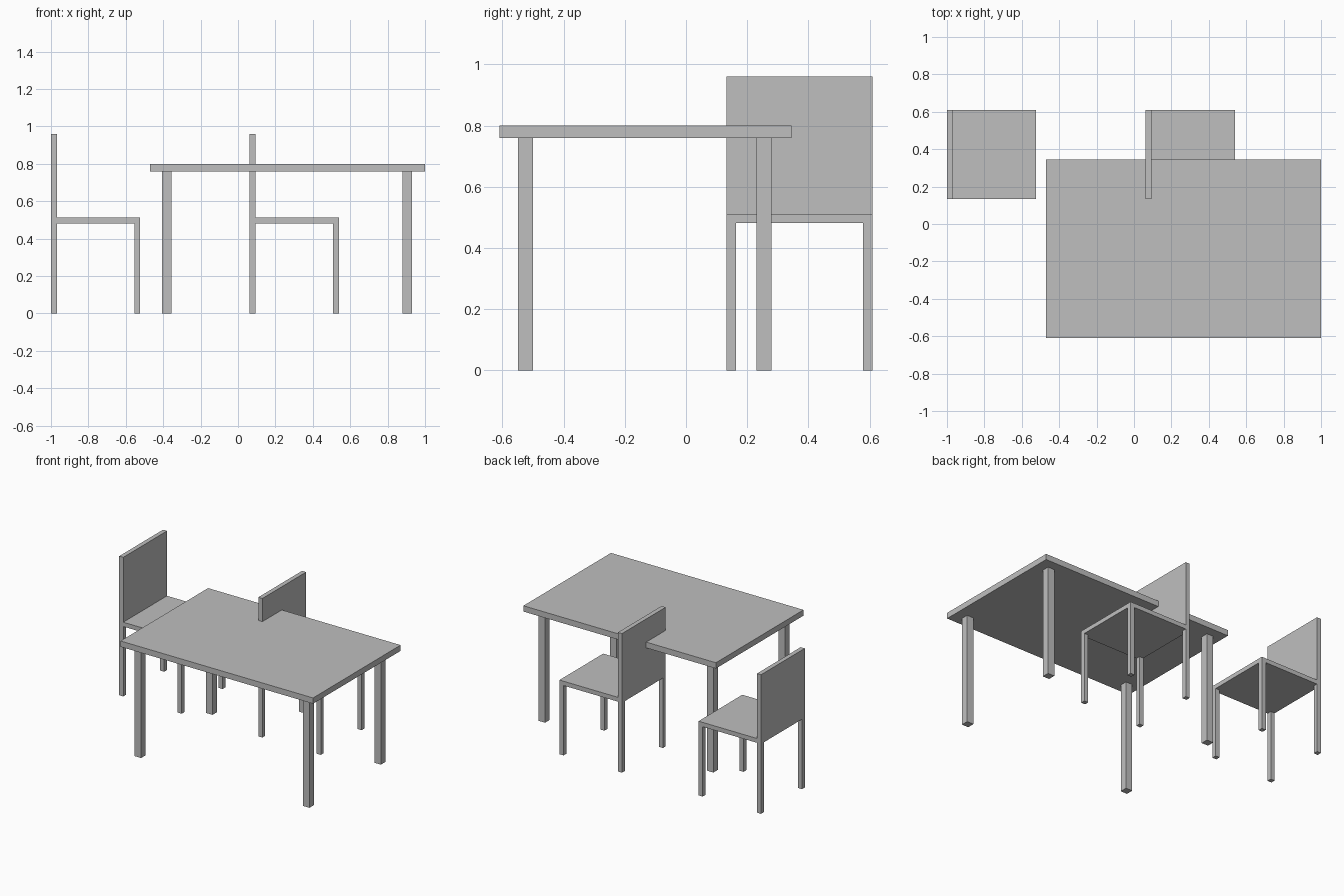
import bpy
import bmesh
from mathutils import Vector

if "Cube" in bpy.data.objects:
    bpy.data.objects.remove(bpy.data.objects["Cube"])

grey = bpy.data.materials.new("plain grey")
grey.diffuse_color = (0.52, 0.52, 0.52, 1)
grey.use_nodes = True
grey.node_tree.nodes["Principled BSDF"].inputs["Base Color"].default_value = grey.diffuse_color


def box(name, low, high):
    """Flat-sided box between two opposite corners."""
    low, high = Vector(low), Vector(high)
    size = high - low
    bm = bmesh.new()
    bmesh.ops.create_cube(bm, size=1)
    for v in bm.verts:
        v.co = Vector([v.co[i] * size[i] for i in range(3)])
    mesh = bpy.data.meshes.new(name)
    bm.to_mesh(mesh)
    bm.free()
    mesh.materials.append(grey)
    obj = bpy.data.objects.new(name, mesh)
    obj.location = (low + high) / 2
    bpy.context.collection.objects.link(obj)
    return obj


def legs(name, x_pair, y_pair, width, height):
    """Four square legs, given the low corners on each axis."""
    for x in x_pair:
        for y in y_pair:
            box(name, (x, y, 0), (x + width, y + width, height))


# Table: top and four inset legs
box("table_top", (-0.47, -0.61, 0.76), (1.0, 0.345, 0.80))
legs("table_leg", (-0.405, 0.88), (-0.55, 0.23), 0.05, 0.76)


# Chairs: seat, upright back panel on the left edge, legs at the corners
def chair(x, y, size=0.477, bar=0.031):
    far = size - bar
    box("chair_seat", (x, y, 0.482), (x + size, y + size, 0.512))
    box("chair_back", (x, y, 0.512), (x + bar, y + size, 0.96))
    legs("chair_leg", (x, x + far), (y, y + far), bar, 0.482)


for chair_x in (-1.0, 0.062):
    chair(chair_x, 0.133)
